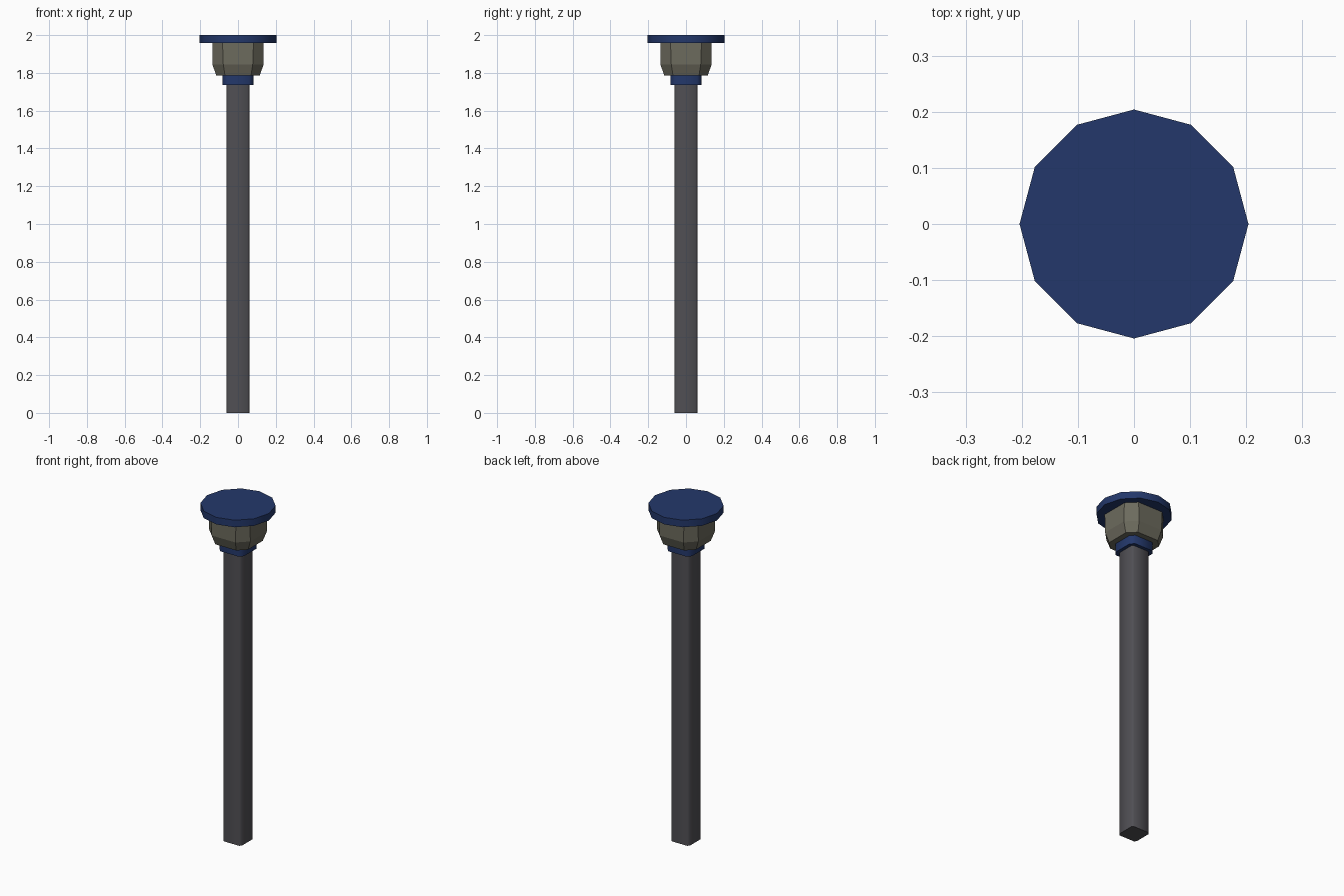
import bpy, bmesh, math

if "Cube" in bpy.data.objects:
    bpy.data.objects.remove(bpy.data.objects["Cube"])


def material(name, rgb):
    m = bpy.data.materials.new(name)
    m.diffuse_color = (*rgb, 1)
    m.use_nodes = True
    m.node_tree.nodes["Principled BSDF"].inputs["Base Color"].default_value = m.diffuse_color
    return m


def chamfered_square(half, cut):
    """Eight corner points of a square with cut corners, counter-clockwise."""
    a, b = half, half - cut
    return [(a, -b), (a, b), (b, a), (-b, a), (-a, b), (-a, -b), (-b, -a), (b, -a)]


def polygon(radius, sides):
    return [(radius * math.cos(2 * math.pi * i / sides),
             radius * math.sin(2 * math.pi * i / sides)) for i in range(sides)]


def loft(name, sections, mat, smooth_angle=0):
    """Solid through (z, outline) sections; edges above smooth_angle stay sharp."""
    bm = bmesh.new()
    rings = [[bm.verts.new((x, y, z)) for x, y in pts] for z, pts in sections]
    n = len(rings[0])
    for lo, hi in zip(rings, rings[1:]):
        for i in range(n):
            j = (i + 1) % n
            bm.faces.new((lo[i], lo[j], hi[j], hi[i]))
    bm.faces.new(rings[0][::-1])
    bm.faces.new(rings[-1])
    bmesh.ops.recalc_face_normals(bm, faces=bm.faces)
    for f in bm.faces:
        f.smooth = smooth_angle > 0
    for e in bm.edges:
        e.smooth = e.calc_face_angle(0) < math.radians(smooth_angle)
    me = bpy.data.meshes.new(name)
    bm.to_mesh(me)
    bm.free()
    me.materials.append(mat)
    ob = bpy.data.objects.new(name, me)
    bpy.context.collection.objects.link(ob)
    return ob


blue = material("blue_paint", (0.017, 0.039, 0.145))
dark = material("dark_metal", (0.08, 0.078, 0.088))
olive = material("olive_grey", (0.15, 0.145, 0.11))

# Square post with softened corners
post = chamfered_square(0.061, 0.011)
loft("post", [(0, post), (1.74, post)], dark, 60)

# Collar between post and head
collar = chamfered_square(0.081, 0.022)
loft("collar", [(1.735, collar), (1.79, collar)], blue, 60)

# Eight-sided head, tapering in at the bottom
loft("head", [(1.787, chamfered_square(0.115, 0.046)),
              (1.845, chamfered_square(0.136, 0.058)),
              (1.96, chamfered_square(0.136, 0.054))], olive)

# Twelve-sided cap disc
disc = polygon(0.204, 12)
loft("cap", [(1.958, disc), (2.0, disc)], blue, 40)
